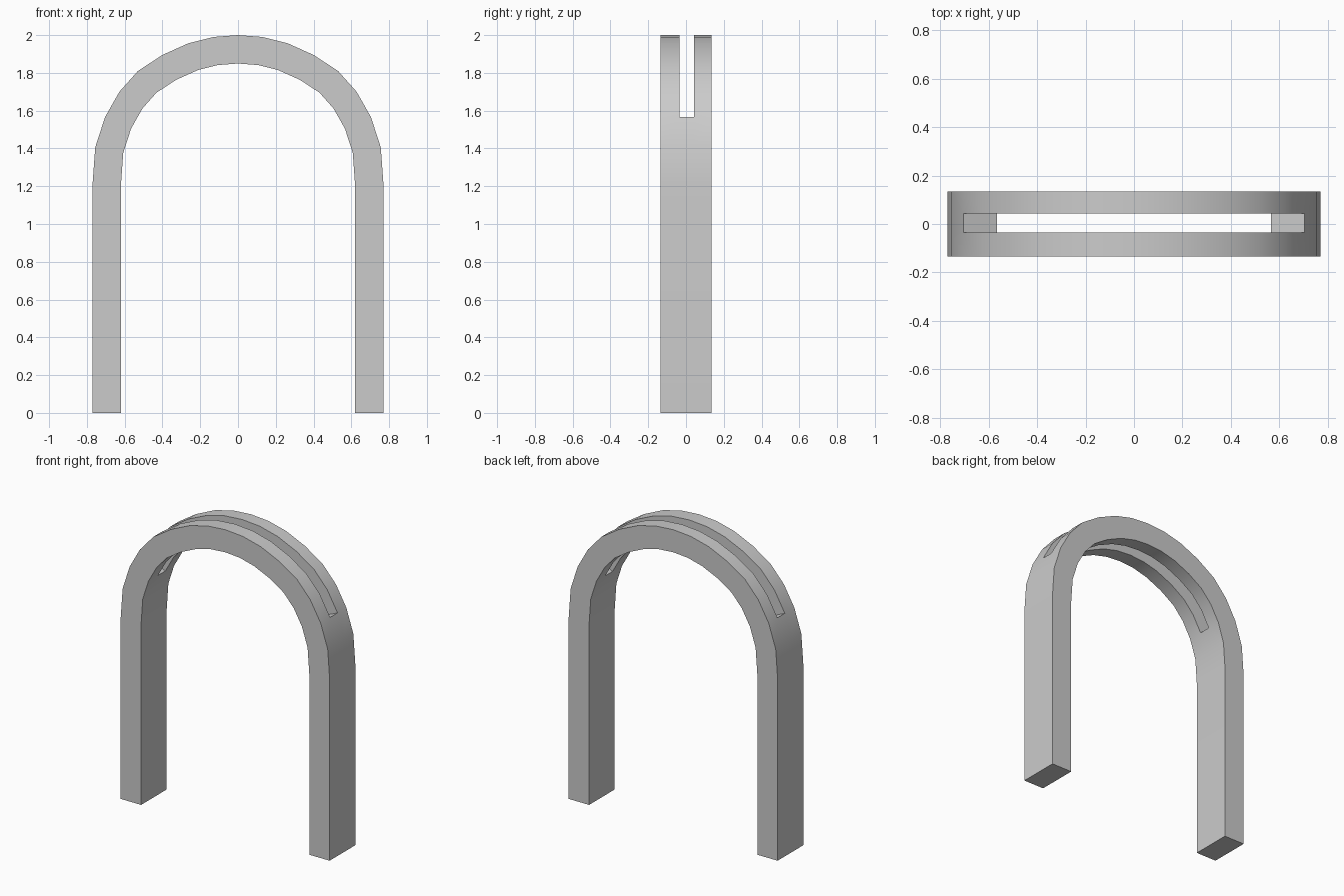
import bpy, bmesh, math
from mathutils import Vector

if "Cube" in bpy.data.objects:
    bpy.data.objects.remove(bpy.data.objects["Cube"])

THICK = 0.15
YS = [-0.135, -0.035, 0.043, 0.135]      # depth levels; the middle strip holds the slot

# Outer profile of the right half, foot to crown
half = [(0.77, 0), (0.77, 0.1), (0.77, 1.21), (0.756, 1.405), (0.704, 1.566), (0.628, 1.70),
        (0.53, 1.81), (0.40, 1.895), (0.262, 1.957), (0.131, 1.99), (0, 2.0)]
outer = [Vector(p) for p in half] + [Vector((-x, z)) for x, z in reversed(half[:-1])]
n = len(outer)

# Inner profile: constant-thickness mitred offset
inner = []
for i, p in enumerate(outer):
    a = (p - outer[i - 1]).normalized() if i else None
    b = (outer[i + 1] - p).normalized() if i < n - 1 else None
    a, b = a or b, b or a
    t = (a + b).normalized()
    inner.append(p + Vector((-t.y, t.x)) * THICK / t.dot(a))

bm = bmesh.new()
grid = {(s, i, j): bm.verts.new((p.x, y, p.y))
        for s, prof in enumerate((outer, inner))
        for i, p in enumerate(prof) for j, y in enumerate(YS)}


def solid(i, j):
    in_slot = j == 1 and 4 <= i < n - 5
    return 0 <= i < n - 1 and 0 <= j < 3 and not in_slot


def wall(a, b):
    bm.faces.new([grid[0, *a], grid[0, *b], grid[1, *b], grid[1, *a]])


# Skin every solid cell, adding walls wherever its neighbour is open
for i in range(n - 1):
    for j in range(3):
        if not solid(i, j):
            continue
        ring = [(i, j), (i + 1, j), (i + 1, j + 1), (i, j + 1)]
        for s in (0, 1):
            bm.faces.new([grid[s, *c] for c in ring])
        for k, (di, dj) in enumerate([(0, -1), (1, 0), (0, 1), (-1, 0)]):
            if not solid(i + di, j + dj):
                wall(ring[k], ring[(k + 1) % 4])

bmesh.ops.recalc_face_normals(bm, faces=bm.faces)
bmesh.ops.delete(bm, geom=[v for v in bm.verts if not v.link_faces], context='VERTS')
mesh = bpy.data.meshes.new("slotted_arch")
bm.to_mesh(mesh)
bm.free()
arch = bpy.data.objects.new("slotted_arch", mesh)
bpy.context.collection.objects.link(arch)
bpy.context.view_layer.objects.active = arch
arch.select_set(True)
bpy.ops.object.shade_smooth_by_angle(angle=math.radians(40))
